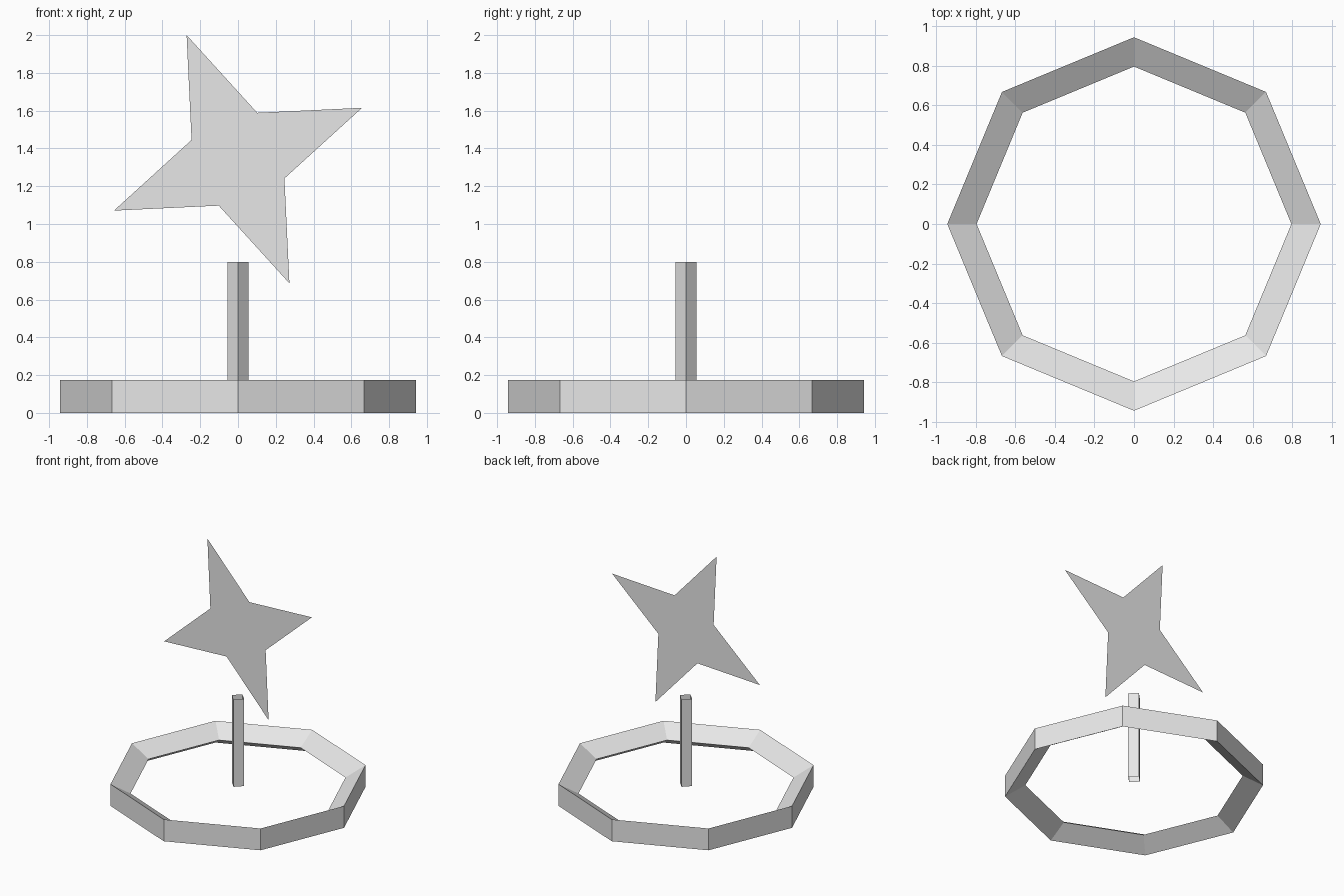
import bpy, bmesh, math

if "Cube" in bpy.data.objects:
    bpy.data.objects.remove(bpy.data.objects["Cube"])

grey = bpy.data.materials.new("light_grey")
grey.diffuse_color = (0.8, 0.8, 0.8, 1)
grey.use_nodes = True
grey.node_tree.nodes["Principled BSDF"].inputs["Base Color"].default_value = grey.diffuse_color


def polar(r, a, z=0.0):
    return (r * math.cos(a), r * math.sin(a), z)


def finish(name, bm):
    mesh = bpy.data.meshes.new(name)
    bm.to_mesh(mesh)
    bm.free()
    mesh.materials.append(grey)
    obj = bpy.data.objects.new(name, mesh)
    bpy.context.collection.objects.link(obj)
    return obj


def sweep(name, profile, sides, closed):
    """Turn a list of (radius, z) points around the z axis."""
    bm = bmesh.new()
    loops = [[bm.verts.new(polar(r, math.tau * i / sides, z)) for r, z in profile]
             for i in range(sides)]
    n = len(profile)
    for i in range(sides):
        a, b = loops[i], loops[(i + 1) % sides]
        for j in range(n if closed else n - 1):
            k = (j + 1) % n
            bm.faces.new((a[j], b[j], b[k], a[k]))
    return finish(name, bm)


# Eight-sided base ring with a triangular section, point facing inward
sweep("base_ring", [(0.943, 0.0), (0.943, 0.175), (0.795, 0.0875)], 8, True)

# Open four-sided post, corners on the axes
sweep("post", [(0.055, 0.098), (0.055, 0.80)], 4, False)

# Flat four-pointed star, upright and tilted
bm = bmesh.new()
star = []
for i in range(8):
    x, z, _ = polar(0.711 if i % 2 == 0 else 0.266, math.radians(22.5 + 45 * i))
    star.append(bm.verts.new((x, 0, 1.343 + z)))
bm.faces.new(star)
finish("star", bm)
